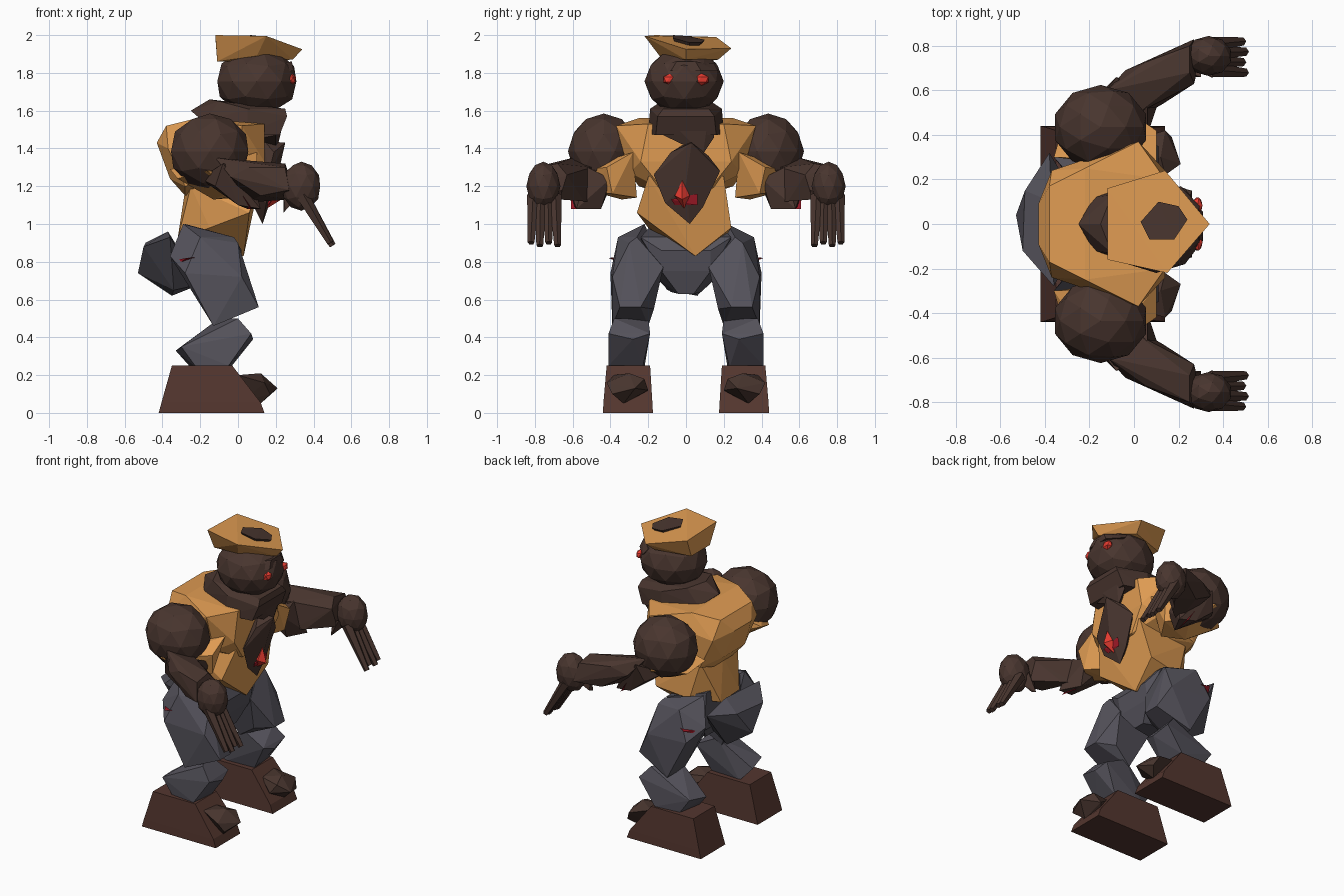
import bpy, bmesh
from mathutils import Vector

COLORS = {
    "dark": (0.066, 0.036, 0.028), "orange": (0.74, 0.33, 0.085), "cloth": (0.09, 0.085, 0.105),
    "leather": (0.088, 0.037, 0.028), "red": (0.8, 0.045, 0.03), "dark_red": (0.35, 0.01, 0.02),
}
MATS = {}
for key, c in COLORS.items():
    MATS[key] = bpy.data.materials.new(key)
    MATS[key].diffuse_color = (*c, 1)


def finish(name, bm, mat):
    bmesh.ops.recalc_face_normals(bm, faces=bm.faces)
    me = bpy.data.meshes.new(name)
    bm.to_mesh(me)
    bm.free()
    me.materials.append(MATS[mat])
    ob = bpy.data.objects.new(name, me)
    bpy.context.collection.objects.link(ob)
    return ob


def hull(name, pts, mat, s=1):
    """Faceted solid wrapped around a few corner points; s=-1 mirrors in y."""
    bm = bmesh.new()
    for x, y, z in pts:
        bm.verts.new((x, y * s, z))
    bmesh.ops.convex_hull(bm, input=bm.verts)
    bmesh.ops.delete(bm, geom=[v for v in bm.verts if not v.link_faces], context="VERTS")
    bmesh.ops.dissolve_limit(bm, angle_limit=0.03, verts=bm.verts, edges=bm.edges)
    return finish(name, bm, mat)


def sym(pts):
    return [(x, y * s, z) for x, y, z in pts for s in (1, -1)]


def ball(name, loc, radii, mat, sub=2):
    bm = bmesh.new()
    bmesh.ops.create_icosphere(bm, subdivisions=sub, radius=1)
    for v in bm.verts:
        v.co = Vector(a * b + c for a, b, c in zip(v.co, radii, loc))
    return finish(name, bm, mat)


def limb(name, a, b, r1, r2, mat, sides=6):
    a, b = Vector(a), Vector(b)
    bm = bmesh.new()
    bmesh.ops.create_cone(bm, cap_ends=True, segments=sides, radius1=r1, radius2=r2, depth=(b - a).length)
    rot = (b - a).to_track_quat("Z", "Y")
    for v in bm.verts:
        v.co = rot @ v.co + (a + b) / 2
    return finish(name, bm, mat)


# Head, tilted cap with the crown showing through, eyes and brow
ball("head", (0.1, -0.01, 1.755), (0.22, 0.21, 0.18), "dark")
hull("cap", [(-.12, .16, 1.99), (-.12, -.16, 2), (.15, -.22, 1.995), (.34, 0, 1.925), (.14, .24, 1.93),
             (-.11, .1, 1.86), (-.11, -.1, 1.86), (.1, -.14, 1.89), (.29, 0, 1.87), (.12, .17, 1.87)], "orange")
hull("crown", [(.03, .01, 1.995), (.11, .1, 1.975), (.2, .08, 1.96), (.24, .02, 1.96), (.18, -.07, 1.985),
               (.07, -.07, 2), (.12, 0, 1.85)], "dark")
hull("brow", sym([(.18, .15, 1.85), (.285, .05, 1.86), (.295, .08, 1.81), (.21, .17, 1.81)]), "dark")
for s in (1, -1):
    ball("eye", (0.285, 0.083 * s, 1.765), (0.025, 0.042, 0.032), "red", 1)

# Collar and jaw
hull("collar", [(-.25, 0, 1.6), (-.15, 0, 1.66)] + sym([(-.1, .13, 1.65), (-.18, .12, 1.54),
     (.05, .19, 1.61), (.25, .12, 1.61), (.26, .15, 1.57), (.22, .16, 1.47), (.05, .2, 1.48)]), "dark")
hull("beard", [(.25, .12, 1.58), (.25, -.12, 1.58), (.2, .15, 1.46), (.2, -.12, 1.47), (.2, .09, 1.37),
               (.1, 0, 1.45)], "dark")

# Shirt: broad upper back and chest, tapering down to a pointed hem
hull("upper_shirt", sym([(-.43, .09, 1.43), (-.38, .17, 1.52), (-.22, .25, 1.56), (-.37, .24, 1.4),
                         (.02, .37, 1.52), (.14, .2, 1.53), (.14, .24, 1.33), (.03, .3, 1.27),
                         (-.28, .25, 1.2), (-.36, .12, 1.24), (-.28, .1, 1.15), (.12, .12, 1.18)]), "orange")
hull("lower_shirt", [(.03, .05, .83), (-.32, .08, .91), (-.32, -.12, .92), (-.18, .22, .95), (-.15, -.2, .98),
                     (.06, .24, .98), (.06, -.26, 1.06), (.12, .2, 1.25), (.12, -.2, 1.25), (.14, 0, 1.35),
                     (-.25, .2, 1.2), (-.25, -.2, 1.2), (-.28, 0, 1.18)], "orange")

# Chest plate with gem
hull("chest_plate", [(.25, .03, 1.43), (.14, .02, 1.44), (.16, .18, 1.28), (.16, -.17, 1.26), (.2, .0, 1.21),
                     (.19, -.08, 1.38), (.18, .12, 1.36), (.13, .02, 1.0), (.15, -.11, 1.11), (.14, .09, 1.09),
                     (.03, 0, 1.2)], "dark")
hull("gem", [(.2, -.02, 1.23), (.19, -.06, 1.15), (.23, -.02, 1.13), (.19, .02, 1.15), (.15, -.01, 1.08),
             (.13, -.02, 1.15)], "red")
hull("gem_setting", [(.18, -.08, 1.13), (.18, .06, 1.16), (.16, -.06, 1.1), (.17, .06, 1.1),
                     (.13, 0, 1.13)], "dark_red")

# Trousers seat
hull("trouser_seat", [(-.53, .04, .74), (-.49, .15, .9), (-.5, -.12, .88), (-.38, .32, .92), (-.36, -.28, .93),
                      (-.37, .1, .96), (-.35, .06, .62), (-.34, -.1, .65), (-.2, .02, .68)], "cloth")
hull("trouser_front", sym([(-.28, .18, 1.0), (-.02, .24, .93), (.02, .13, .86), (.0, .13, .75), (-.04, .04, .63),
                           (-.28, .2, .75), (-.2, .08, .64)]), "cloth")

for s in (1, -1):
    # Arm
    ball("shoulder", (-.15, .435 * s, 1.385), (.215, .19, .2), "dark")
    hull("sleeve", [(.1, .28, 1.38), (.1, .42, 1.3), (-.04, .49, 1.17), (-.32, .44, 1.24), (-.36, .3, 1.29),
                    (-.13, .34, 1.13), (-.16, .6, 1.28), (.08, .39, 1.16), (.0, .26, 1.14)], "orange", s)
    hull("elbow", [(-.2, .5, 1.24), (-.05, .4, 1.2), (.06, .4, 1.24), (.05, .45, 1.08), (.0, .6, 1.1),
                   (-.12, .62, 1.2), (-.08, .66, 1.32), (.06, .52, 1.3), (.12, .58, 1.08)], "dark", s)
    hull("forearm", [(-.12, .6, 1.35), (.02, .5, 1.3), (.06, .5, 1.12), (-.04, .69, 1.25), (.13, .54, 1.12),
                     (.06, .73, 1.3), (.12, .74, 1.15), (.28, .67, 1.13), (.27, .83, 1.18), (.27, .63, 1.26),
                     (.25, .8, 1.3), (.25, .68, 1.32)], "dark", s)
    hull("arm_wound", [(-.02, .5, 1.21), (.0, .61, 1.19), (.05, .5, 1.08), (.07, .61, 1.08), (.04, .5, 1.16)],
         "dark_red", s)
    ball("hand", (.335, .755 * s, 1.2), (.105, .09, .13), "dark")
    for i, y in enumerate((.68, .727, .774, .82)):
        limb("finger", (.34, (y * .8 + .15) * s, 1.15), (.50 - .012 * (i % 2), y * s, .885 + .015 * (i % 2)),
             .036, .019, "dark", 5)
    hull("thumb", [(.24, .68, 1.16), (.3, .66, 1.18), (.3, .72, 1.12), (.24, .66, 1.06), (.25, .69, 1.07)],
         "dark", s)

    # Leg
    hull("thigh", [(-.36, .3, .83), (-.29, .22, 1.0), (-.02, .26, .93), (-.2, .36, .93), (-.28, .4, .74),
                   (.0, .3, .9), (.02, .39, .72), (.11, .24, .56), (.11, .35, .56), (-.13, .39, .46),
                   (-.13, .2, .46), (-.25, .16, .7), (.01, .12, .77), (.0, .17, .55)], "cloth", s)
    hull("leg_wound", [(-.33, .31, .81), (-.27, .41, .82), (-.2, .37, .825), (-.3, .36, .80)], "dark_red", s)
    hull("shin", [(-.1, .2, .5), (0, .38, .5), (.08, .28, .39), (.06, .19, .42), (-.33, .25, .33),
                  (-.3, .39, .35), (-.25, .22, .24), (-.04, .23, .24), (-.05, .41, .25), (.07, .41, .42),
                  (-.22, .39, .24)], "cloth", s)
    hull("boot", [(x, y, 0) for x in (-.42, .14) for y in (.175, .44)]
         + [(x, y, .055) for x in (-.405, .12) for y in (.178, .437)]
         + [(x, y, .25) for x in (-.35, -.03) for y in (.19, .42)], "leather", s)
    hull("boot_toe", [(.21, .27, .13), (.17, .39, .1), (.14, .42, .16), (.12, .3, .21), (.14, .22, .18),
                      (.1, .2, .12), (.12, .33, .05), (.0, .25, .19), (.0, .38, .2), (.02, .3, .06)],
         "dark", s)
